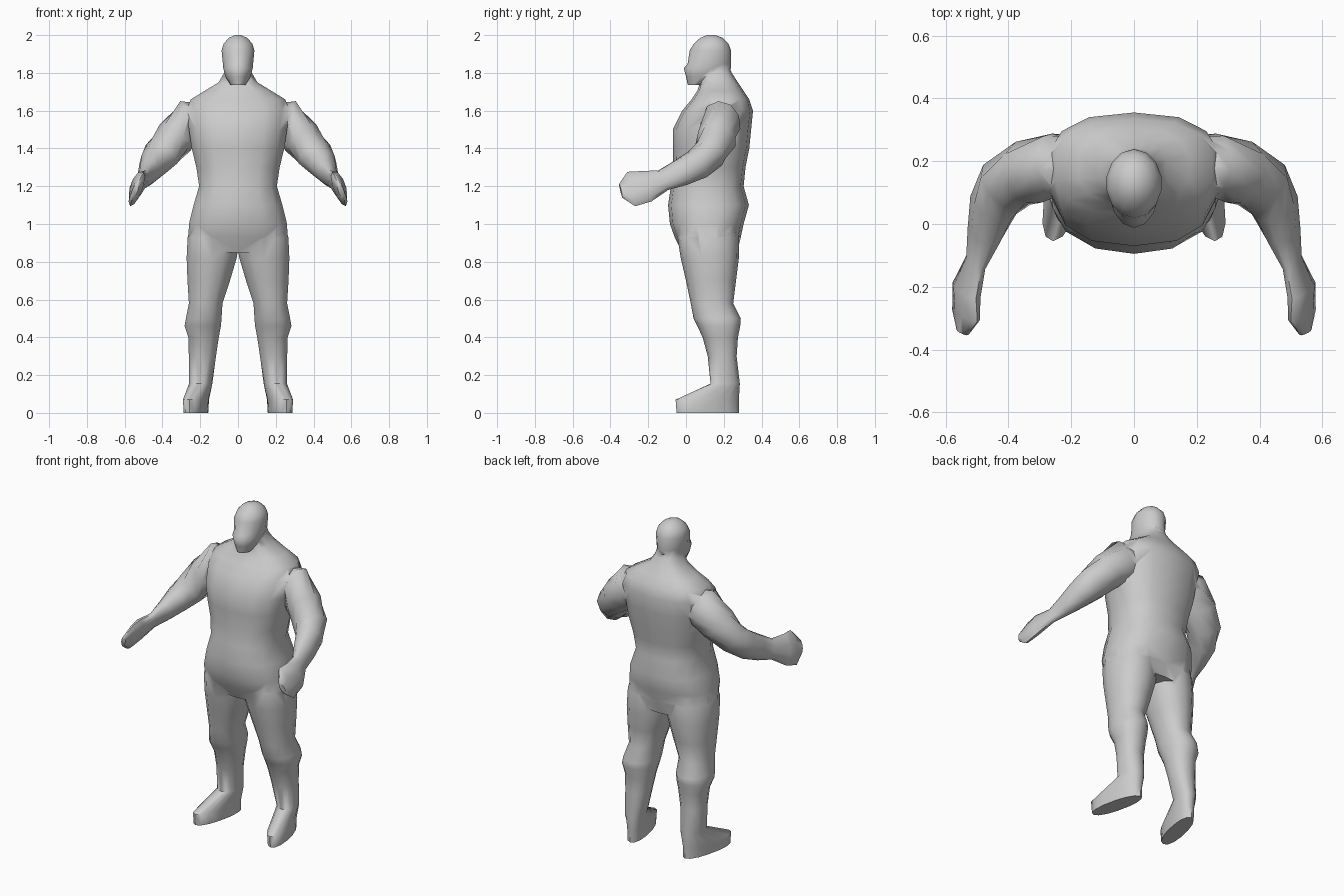
import bpy, bmesh, math
from mathutils import Vector

if "Cube" in bpy.data.objects:
    bpy.data.objects.remove(bpy.data.objects["Cube"])

grey = bpy.data.materials.new("plain_grey")
grey.diffuse_color = (0.6, 0.6, 0.6, 1)
grey.use_nodes = True
grey.node_tree.nodes["Principled BSDF"].inputs["Base Color"].default_value = grey.diffuse_color


def loft(name, rings):
    """Skin a closed tube through rings of equal point count."""
    bm = bmesh.new()
    loops = [[bm.verts.new(p) for p in r] for r in rings]
    n = len(loops[0])
    for a, b in zip(loops, loops[1:]):
        for i in range(n):
            j = (i + 1) % n
            bm.faces.new((a[i], a[j], b[j], b[i]))
    bm.faces.new(loops[0])
    bm.faces.new(loops[-1])
    bmesh.ops.recalc_face_normals(bm, faces=bm.faces)
    me = bpy.data.meshes.new(name)
    bm.to_mesh(me)
    bm.free()
    me.materials.append(grey)
    ob = bpy.data.objects.new(name, me)
    bpy.context.collection.objects.link(ob)
    return ob


def level_ring(z, x0, x1, y0, y1, skew=0, power=0.9, n=14):
    """Horizontal rounded section given by its x and y limits."""
    pts = []
    for i in range(n):
        a = 2 * math.pi * i / n + math.pi / 2
        c, s = math.cos(a), math.sin(a)
        u = math.copysign(abs(c) ** power, c)
        v = math.copysign(abs(s) ** power, s)
        y = (y0 + y1) / 2 + v * (y1 - y0) / 2
        pts.append(Vector(((x0 + x1) / 2 + u * (x1 - x0) / 2 - skew * v, y, z)))
    return pts


def mirrored(rings, side):
    return [[Vector((p.x * side, p.y, p.z)) for p in r] for r in rings]


# Torso: height, half width, front, back
torso_rows = [(0.85, 0.24, -0.02, 0.27), (0.93, 0.268, -0.06, 0.29),
              (1.0, 0.265, -0.085, 0.305), (1.1, 0.24, -0.095, 0.333),
              (1.2, 0.21, -0.08, 0.305), (1.3, 0.225, -0.067, 0.315),
              (1.4, 0.25, -0.07, 0.335), (1.5, 0.265, -0.07, 0.345),
              (1.6, 0.28, -0.02, 0.355), (1.66, 0.255, 0.03, 0.335),
              (1.705, 0.18, 0.06, 0.305), (1.75, 0.105, 0.075, 0.275),
              (1.80, 0.075, 0.08, 0.242), (1.86, 0.06, 0.09, 0.22)]
torso = loft("body", [level_ring(z, -w, w, f, b, 0, 0.8) for z, w, f, b in torso_rows])

# Head: height, half width, front, back
head_rows = [(1.735, 0.04, 0.01, 0.15), (1.78, 0.068, 0.0, 0.21),
             (1.825, 0.08, -0.012, 0.238), (1.845, 0.082, 0.008, 0.239),
             (1.92, 0.089, 0.02, 0.238), (1.955, 0.078, 0.042, 0.225),
             (1.985, 0.05, 0.075, 0.195), (2.0, 0.018, 0.11, 0.155)]
parts = [loft("head", [level_ring(z, -w, w, f, b, 0, 1.0) for z, w, f, b in head_rows])]

# Leg and foot: height, inner x, outer x, front, back, toe-out skew
leg_rows = [(0.0, 0.17, 0.275, -0.05, 0.28, 0.035), (0.07, 0.165, 0.28, -0.055, 0.28, 0.035),
            (0.155, 0.137, 0.258, 0.13, 0.285, 0.01), (0.3, 0.115, 0.262, 0.115, 0.268, 0),
            (0.4, 0.1, 0.265, 0.088, 0.275, 0), (0.46, 0.088, 0.285, 0.06, 0.287, 0),
            (0.5, 0.085, 0.278, 0.04, 0.29, 0), (0.58, 0.08, 0.262, 0.025, 0.25, 0),
            (0.7, 0.04, 0.27, 0.0, 0.265, 0), (0.82, 0.004, 0.275, -0.028, 0.28, 0),
            (0.93, -0.015, 0.27, -0.045, 0.28, 0), (0.98, 0.01, 0.25, -0.03, 0.27, 0)]
leg = [level_ring(*row) for row in leg_rows]

# Arm and hand: centre, half height, half thickness
arm_rows = [((0.13, 0.19, 1.54), 0.09, 0.09), ((0.26, 0.185, 1.535), 0.125, 0.105),
            ((0.335, 0.165, 1.455), 0.108, 0.105), ((0.405, 0.125, 1.37), 0.09, 0.10),
            ((0.448, 0.06, 1.315), 0.085, 0.078), ((0.475, -0.03, 1.27), 0.075, 0.055),
            ((0.503, -0.12, 1.232), 0.06, 0.03), ((0.533, -0.21, 1.20), 0.09, 0.037),
            ((0.535, -0.29, 1.185), 0.10, 0.027), ((0.546, -0.345, 1.175), 0.04, 0.015)]
centres = [Vector(r[0]) for r in arm_rows]
arm = []
for i, (c, h, t) in enumerate(arm_rows):
    c = Vector(c)
    along = (centres[min(i + 1, len(centres) - 1)] - centres[max(i - 1, 0)]).normalized()
    up = Vector((-0.4, 0, 1))
    up = (up - along * up.dot(along)).normalized()
    out = along.cross(up)
    arm.append([c + up * h * math.cos(k * math.pi / 5) + out * t * math.sin(k * math.pi / 5)
                for k in range(10)])

for side, label in ((1, "left"), (-1, "right")):
    parts.append(loft(label + "_leg", mirrored(leg, side)))
    parts.append(loft(label + "_arm", mirrored(arm, side)))

# Merge everything into one continuous skin
bpy.context.view_layer.objects.active = torso
torso.select_set(True)
for p in parts:
    m = torso.modifiers.new("join_" + p.name, 'BOOLEAN')
    m.operation = 'UNION'
    m.solver = 'EXACT'
    m.object = p
    bpy.ops.object.modifier_apply(modifier=m.name)
    bpy.data.objects.remove(p, do_unlink=True)
bpy.ops.object.shade_smooth_by_angle(angle=math.radians(60))
